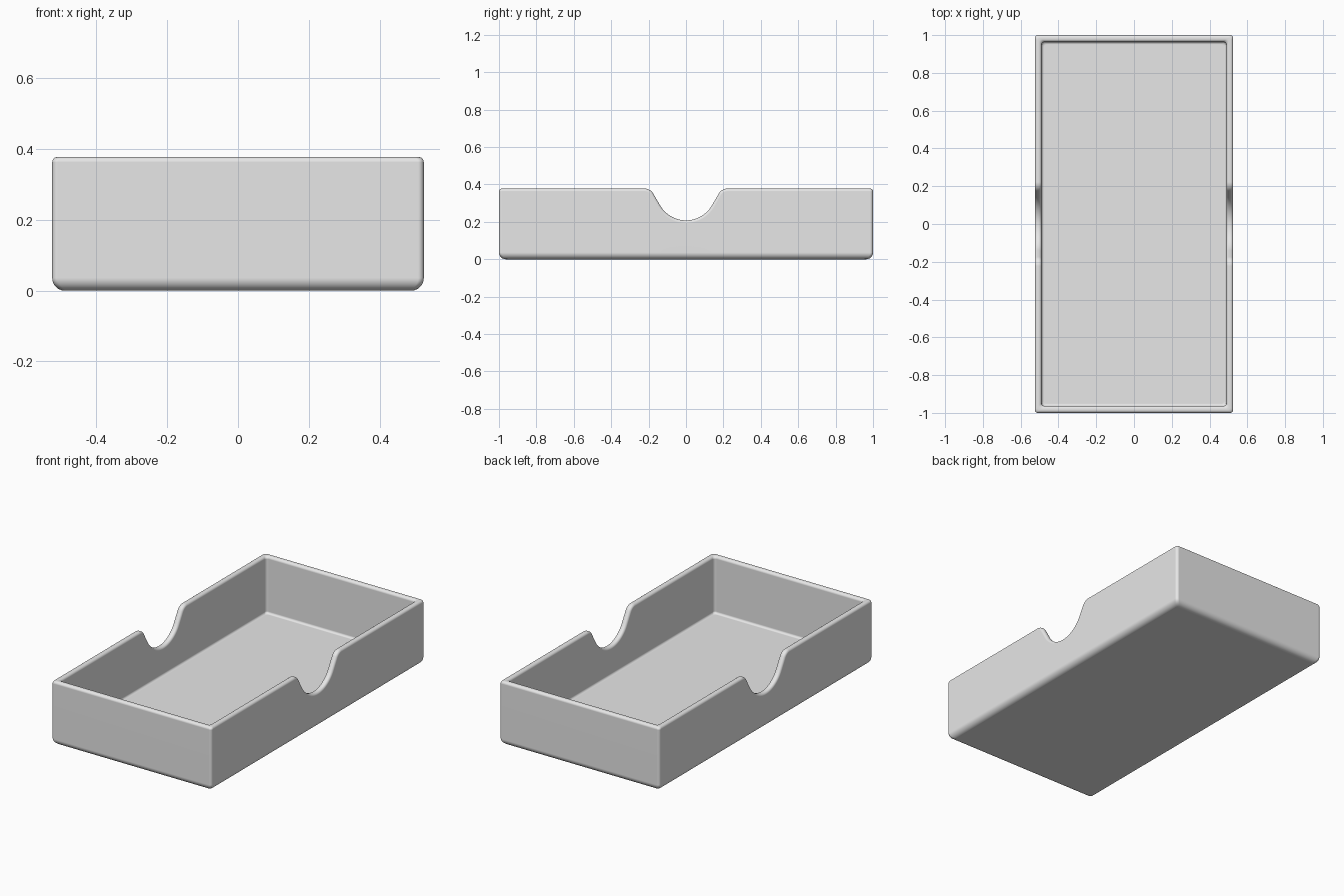
import bpy, bmesh, math

if "Cube" in bpy.data.objects:
    bpy.data.objects.remove(bpy.data.objects["Cube"], do_unlink=True)

HALF_X, HALF_Y, HEIGHT = 0.525, 1.0, 0.378
WALL, FLOOR = 0.036, 0.04
CORNER, BASE_ROUND, RIM_ROUND, INNER_ROUND = 0.016, 0.036, 0.015, 0.013
SCOOP_R, SCOOP_LOW, SCOOP_SHOULDER = 0.16, 0.208, 0.055
TILT = math.radians(60)


def scoop_profile():
    """Thumb scoop along a long side: (y, z, normal y, normal z)."""
    half = []
    for i in range(15):
        a = TILT * i / 14
        half.append((SCOOP_R * math.sin(a), SCOOP_LOW + SCOOP_R * (1 - math.cos(a)),
                     -math.sin(a), math.cos(a)))
    # Straight flank up to the convex shoulder
    y, z = half[-1][:2]
    shoulder_z = HEIGHT - SCOOP_SHOULDER * (1 - math.cos(TILT))
    y += (shoulder_z - z) / math.tan(TILT)
    for i in range(9):
        a = TILT * (1 - i / 8)
        half.append((y + SCOOP_SHOULDER * (math.sin(TILT) - math.sin(a)),
                     HEIGHT - SCOOP_SHOULDER * (1 - math.cos(a)),
                     -math.sin(a), math.cos(a)))
    return [(-p[0], p[1], -p[2], p[3]) for p in half[:0:-1]] + half


SCOOP = scoop_profile()


def ring(inset, level, from_rim):
    """One loop round the tray; level is a height, or a depth below the rim."""
    pts = []

    def corner(sx, sy, start):
        for i in range(6):
            a = start + math.pi / 2 * i / 5
            pts.append((sx * (HALF_X - inset - CORNER) + CORNER * math.cos(a),
                        sy * (HALF_Y - inset - CORNER) + CORNER * math.sin(a),
                        HEIGHT - level if from_rim else level))

    def side(sx):
        for y, z, ny, nz in SCOOP:
            if from_rim:
                p = (sx * (HALF_X - inset), y - ny * level, z - nz * level)
            else:
                p = (sx * (HALF_X - inset), y, level)
            pts.append((p[0], sx * p[1], p[2]))

    side(1)
    corner(1, 1, 0)
    corner(-1, 1, math.pi / 2)
    side(-1)
    corner(-1, -1, math.pi)
    corner(1, -1, math.pi * 1.5)
    return pts


def quarter(steps=6):
    return [(math.sin(math.pi / 2 * i / steps), math.cos(math.pi / 2 * i / steps))
            for i in range(steps + 1)]


# Wall section from the underside, over the rim and down to the inner floor
rings = []
for s, c in quarter():
    rings.append(ring(BASE_ROUND * (1 - s), BASE_ROUND * (1 - c), False))
for s, c in quarter():
    rings.append(ring(RIM_ROUND * (1 - c), RIM_ROUND * (1 - s), True))
for s, c in quarter():
    rings.append(ring(WALL - RIM_ROUND * (1 - s), RIM_ROUND * (1 - c), True))
for s, c in quarter():
    rings.append(ring(WALL + INNER_ROUND * (1 - c), FLOOR + INNER_ROUND * (1 - s), False))

bm = bmesh.new()
loops = [[bm.verts.new(p) for p in r] for r in rings]
for low, high in zip(loops, loops[1:]):
    n = len(low)
    for i in range(n):
        j = (i + 1) % n
        bm.faces.new((low[i], low[j], high[j], high[i]))
bm.faces.new(loops[0][::-1])   # underside
bm.faces.new(loops[-1])        # inner floor
mesh = bpy.data.meshes.new("tray")
bm.to_mesh(mesh)
bm.free()

tray = bpy.data.objects.new("tray", mesh)
bpy.context.collection.objects.link(tray)

# Plain light grey
grey = bpy.data.materials.new("light grey")
grey.use_nodes = True
colour = (0.8, 0.8, 0.8, 1)
grey.diffuse_color = colour
grey.node_tree.nodes["Principled BSDF"].inputs["Base Color"].default_value = colour
mesh.materials.append(grey)

# Smooth rounded edges with flat broad faces
bpy.ops.object.select_all(action="DESELECT")
tray.select_set(True)
bpy.context.view_layer.objects.active = tray
bpy.ops.object.shade_smooth_by_angle(angle=math.radians(40))
weighted = tray.modifiers.new("flat face shading", "WEIGHTED_NORMAL")
weighted.keep_sharp = True
